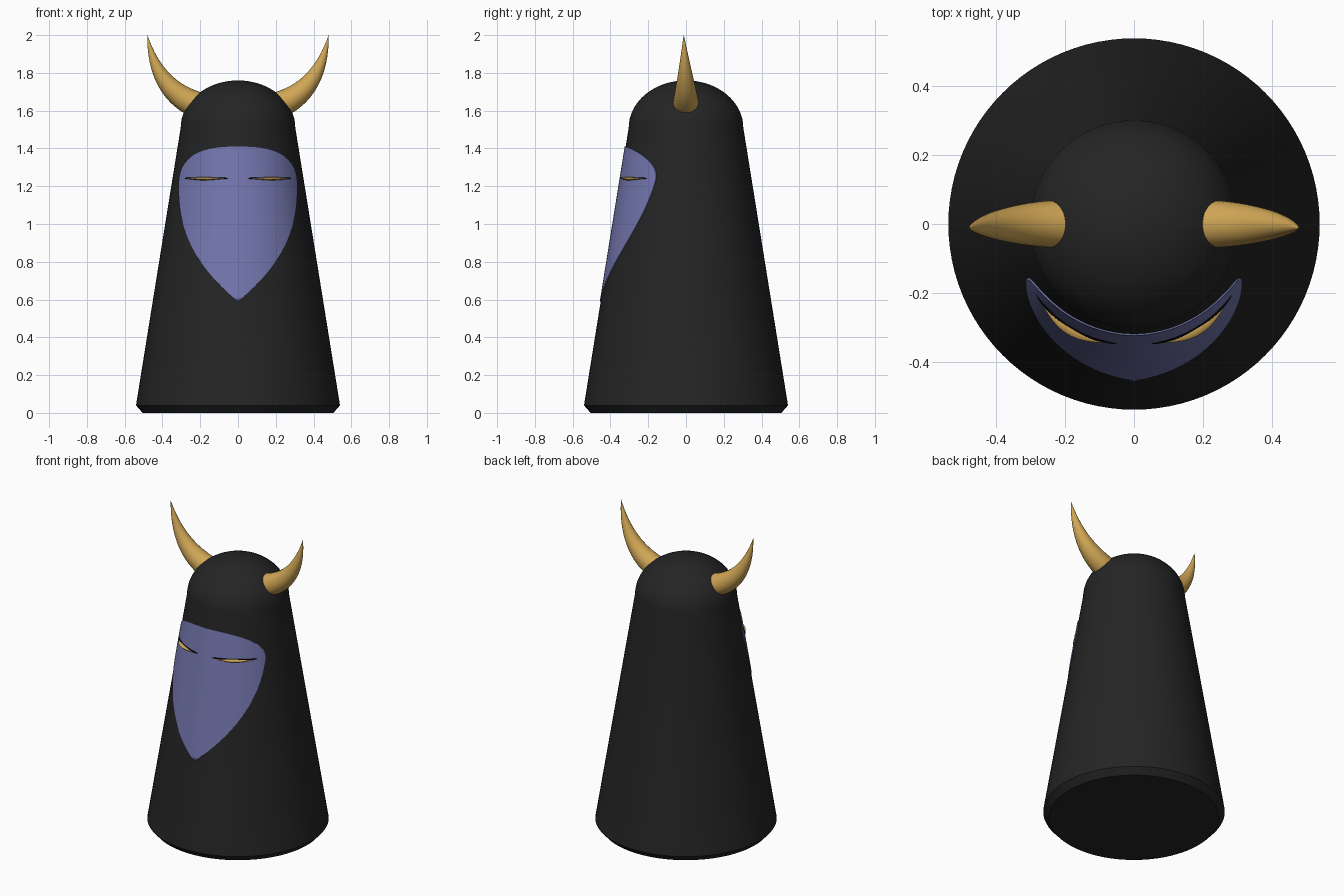
import bpy
import bmesh
from math import sin, cos, pi, sqrt, radians
from mathutils import Vector

cube = bpy.data.objects.get("Cube")
if cube:
    bpy.data.objects.remove(cube, do_unlink=True)


def material(name, rgb):
    m = bpy.data.materials.new(name)
    m.use_nodes = True
    m.diffuse_color = (*rgb, 1)
    bsdf = next(n for n in m.node_tree.nodes if n.type == 'BSDF_PRINCIPLED')
    bsdf.inputs["Base Color"].default_value = (*rgb, 1)
    bsdf.inputs["Roughness"].default_value = 0.7
    return m


cloak_black = material("cloak black", (0.018, 0.018, 0.018))
mask_violet = material("mask violet", (0.17, 0.18, 0.42))
horn_gold = material("horn gold", (0.63, 0.38, 0.09))
slit_black = material("slit black", (0.002, 0.002, 0.002))


def loft(name, rings, mat, closed=True):
    """Skin a list of equally long point rows; closed rows get end caps."""
    bm = bmesh.new()
    rows = [[bm.verts.new(p) for p in ring] for ring in rings]
    n = len(rows[0])
    for a, b in zip(rows, rows[1:]):
        for i in range(n if closed else n - 1):
            j = (i + 1) % n
            bm.faces.new((a[i], a[j], b[j], b[i]))
    if closed:
        bm.faces.new(rows[0][::-1])
        bm.faces.new(rows[-1])
    bmesh.ops.remove_doubles(bm, verts=bm.verts, dist=0.00005)
    bmesh.ops.recalc_face_normals(bm, faces=bm.faces)
    mesh = bpy.data.meshes.new(name)
    bm.to_mesh(mesh)
    bm.free()
    mesh.materials.append(mat)
    ob = bpy.data.objects.new(name, mesh)
    bpy.context.collection.objects.link(ob)
    bpy.ops.object.select_all(action='DESELECT')
    ob.select_set(True)
    bpy.context.view_layer.objects.active = ob
    bpy.ops.object.shade_smooth_by_angle(angle=radians(35))
    return ob


def cone_radius(z):
    return 0.54 - 0.161 * (z - 0.04)


# Cloaked body: chamfered foot, straight cone, rounded head
SHOULDER = 1.51
profile = [(0.505, 0), (0.54, 0.04)]
for k in range(17):
    a = k / 16 * pi / 2 * 0.995
    profile.append((cone_radius(SHOULDER) * cos(a), SHOULDER + 0.25 * sin(a)))
loft("cloaked_body",
     [[(r * cos(2 * pi * i / 96), r * sin(2 * pi * i / 96), z) for i in range(96)]
      for r, z in profile], cloak_black)


# Face mask: shield outline wrapped on the cone
WIDE_Z, HALF_W = 1.2, 0.315
outline = []
for k in range(25):
    s = 1 - k / 24
    outline.append((WIDE_Z - 0.61 * s, HALF_W * (1 - s ** 2.35)))
for k in range(1, 25):
    t = sin(k / 24 * pi / 2)
    outline.append((WIDE_Z + 0.21 * t, HALF_W * max(0, 1 - t ** 2.6) ** (1 / 2.6)))
rows = []
for z, w in outline:
    r = cone_radius(z) + 0.005
    xs = [w * sin(i / 32 * pi - pi / 2) for i in range(33)]
    rows.append([(x, -sqrt(r * r - x * x), z) for x in xs])
mask = loft("face_mask", rows, mask_violet, closed=False)
if sum((p.normal.y for p in mask.data.polygons)) > 0:
    mask.data.flip_normals()
solid = mask.modifiers.new("thickness", 'SOLIDIFY')
solid.thickness = 0.008
solid.offset = -1


# Eye pieces: slim lenses that follow the curve of the mask
def eye_piece(name, side, z, height, bulge, power, mat):
    rings = []
    for k in range(33):
        t = k / 32
        a = 0.14 + 0.8 * t
        f = max(sin(pi * t), 0.0) ** power + 0.02
        ring = []
        for i in range(10):
            b = 2 * pi * i / 10
            r = cone_radius(z) + 0.005 + bulge * f * cos(b)
            ring.append((side * r * sin(a), -r * cos(a), z + height * f * sin(b)))
        rings.append(ring)
    loft(name, rings, mat)


# Horns: tapering tubes swept along a curved path
def horn(name, side):
    p0, p1, p2 = (Vector(p) for p in
                  ((0.2, 0, 1.625), (0.43, 0, 1.70), (0.48, -0.012, 2.0)))
    rings = []
    for k in range(25):
        t = k / 24
        c = p0 * (1 - t) ** 2 + p1 * 2 * t * (1 - t) + p2 * t * t
        d = ((p1 - p0) * (1 - t) + (p2 - p1) * t).normalized()
        across = Vector((0, 1, 0))
        up = d.cross(across).normalized()
        r = 0.07 * (1 - t ** 1.5) + 0.0005
        ring = []
        for i in range(24):
            a = 2 * pi * i / 24
            p = c + across * r * cos(a) + up * r * sin(a)
            ring.append((side * p.x, p.y, p.z))
        rings.append(ring)
    loft(name, rings, horn_gold)


for label, side in (("left", 1), ("right", -1)):
    eye_piece(label + "_eye_slit", side, 1.242, 0.006, 0.006, 0.4, slit_black)
    eye_piece(label + "_eye", side, 1.239, 0.008, 0.022, 1.8, horn_gold)
    horn(label + "_horn", side)
